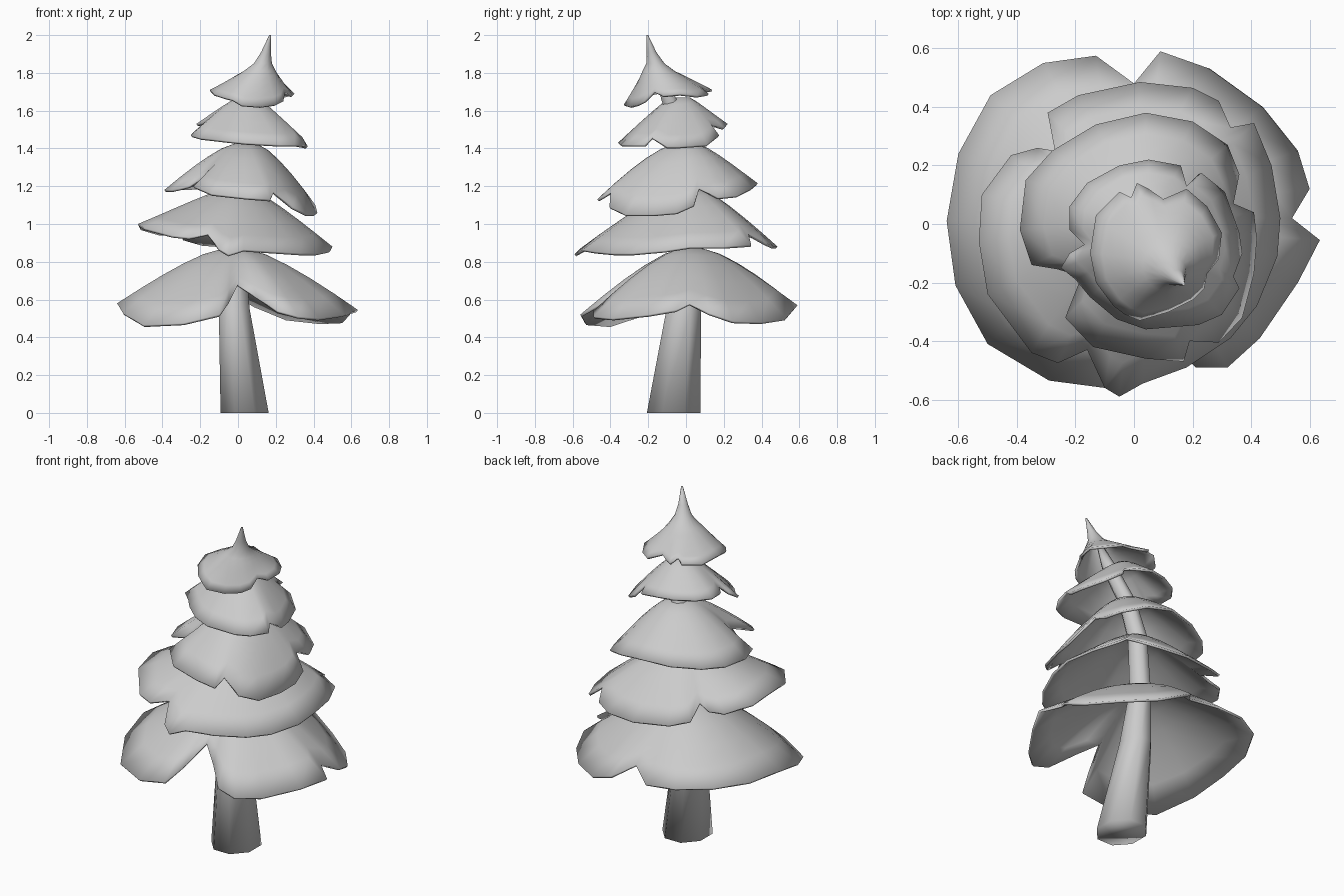
import bpy
from math import atan2, cos, sin, pi
from mathutils import Vector


def make_object(name, verts, faces):
    mesh = bpy.data.meshes.new(name)
    mesh.from_pydata(verts, [], faces)
    mesh.update()
    ob = bpy.data.objects.new(name, mesh)
    bpy.context.collection.objects.link(ob)
    return ob


def smooth(ob, angle):
    bpy.ops.object.select_all(action='DESELECT')
    ob.select_set(True)
    bpy.context.view_layer.objects.active = ob
    bpy.ops.object.shade_smooth_by_angle(angle=angle)


def strip_faces(rings, n):
    return [(k * n + i, k * n + (i + 1) % n, (k + 1) * n + (i + 1) % n, (k + 1) * n + i)
            for k in range(rings - 1) for i in range(n)]


def bough(name, hubs, rim, power):
    """Drooping skirt: small hub circles (x, y, z, r) flowing to a ragged clockwise rim."""
    rim = [Vector(p) for p in rim]
    n = len(rim)
    soft = rim
    for _ in range(3):
        soft = [(soft[i - 1] + soft[i] * 2 + soft[(i + 1) % n]) / 4 for i in range(n)]
    cx, cy, cz, cr = hubs[-1]
    angles = [atan2(p.y - cy, p.x - cx) for p in soft]
    verts = [(x + r * cos(a), y + r * sin(a), z) for x, y, z, r in hubs for a in angles]
    steps = (0.2, 0.4, 0.6, 0.8, 1.0)
    for t in steps:
        for a, s, e in zip(angles, soft, rim):
            end = s.lerp(e, t)
            hub = Vector((cx + cr * cos(a), cy + cr * sin(a), cz))
            p = hub.lerp(end, t)
            p.z = cz + (end.z - cz) * t ** power
            verts.append(p)
    faces = strip_faces(len(hubs) + len(steps), n)
    faces.append(tuple(reversed(range(n))))
    ob = make_object(name, verts, faces)
    mod = ob.modifiers.new("thickness", 'SOLIDIFY')
    mod.thickness = 0.014
    mod.offset = -1
    smooth(ob, 1.2)


# Leaning, tapering trunk
sides = 8
path = [(.035, -.065, 0, .145), (-.02, -.012, .55, .093), (-.02, .03, .87, .063),
        (0, .03, 1.2, .057), (.045, 0, 1.42, .05), (.1, -.09, 1.66, .042), (.12, -.14, 1.8, .02)]
tv = [(x + r * cos(-2 * pi * (i + .5) / sides) * .95, y + r * sin(-2 * pi * (i + .5) / sides) * 1.06, z)
      for x, y, z, r in reversed(path) for i in range(sides)]
tf = strip_faces(len(path), sides)
tf += [tuple(reversed(range(sides))), tuple(range(len(tv) - sides, len(tv)))]
smooth(make_object("trunk", tv, tf), 2.0)

# Five tiers of boughs, bottom to top
bough("bough_tier_1", [(-.02, .03, .87, .06)], [
    (0, .48, .62), (.09, .59, .57), (.26, .53, .5), (.44, .4, .48), (.56, .25, .485),
    (.6, .12, .53), (.54, .02, .58), (.635, -.055, .545), (.56, -.2, .52), (.43, -.39, .5),
    (.32, -.49, .51), (.21, -.49, .54), (.1, -.38, .61), (0, -.3, .68), (-.05, -.45, .58),
    (-.1, -.56, .52), (-.29, -.535, .475), (-.5, -.41, .465), (-.61, -.21, .53),
    (-.64, .01, .58), (-.6, .24, .585), (-.49, .44, .595), (-.31, .55, .585),
    (-.13, .575, .575)], 1.45)

bough("bough_tier_2", [(0, .02, 1.19, .06)], [
    (-.53, -.06, 1), (-.52, .1, .98), (-.42, .235, .95), (-.33, .26, .95), (-.27, .25, .98),
    (-.295, .38, .925), (-.19, .44, .895), (.02, .485, .88), (.2, .465, .88),
    (.29, .42, .9), (.33, .33, .95), (.41, .345, .89), (.47, .2, .88), (.5, .02, .88),
    (.49, -.11, .86), (.42, -.28, .845), (.33, -.39, .845), (.18, -.49, .855),
    (.03, -.545, .865), (-.05, -.59, .84), (-.1, -.56, .87),
    (-.16, -.43, .95), (-.26, -.475, .93), (-.35, -.44, .94), (-.5, -.24, .98)], 1.25)

bough("bough_tier_3", [(.04, 0, 1.425, .06)], [
    (-.39, -.02, 1.18), (-.37, .15, 1.19), (-.28, .25, 1.19), (-.13, .34, 1.2),
    (.04, .38, 1.215), (.2, .35, 1.19), (.32, .27, 1.15), (.36, .17, 1.14), (.34, .07, 1.19),
    (.41, .04, 1.1), (.42, -.05, 1.06), (.41, -.17, 1.05), (.37, -.32, 1.05),
    (.29, -.405, 1.09), (.19, -.4, 1.17), (.17, -.47, 1.13), (.04, -.46, 1.14),
    (-.14, -.42, 1.16), (-.235, -.32, 1.2), (-.18, -.18, 1.25), (-.26, -.155, 1.2),
    (-.35, -.14, 1.18)], 1.4)

bough("bough_tier_4", [(.05, -.03, 1.67, .05)], [
    (-.22, .06, 1.53), (-.16, .14, 1.53), (-.05, .2, 1.53), (.05, .22, 1.53), (.16, .2, 1.51),
    (.18, .13, 1.53), (.23, .175, 1.47), (.31, .11, 1.42), (.36, -.03, 1.41), (.37, -.1, 1.41),
    (.34, -.18, 1.46), (.36, -.22, 1.42), (.3, -.31, 1.42), (.22, -.345, 1.42),
    (.04, -.36, 1.43), (-.06, -.325, 1.44), (-.15, -.25, 1.45), (-.2, -.19, 1.455),
    (-.25, -.15, 1.47), (-.22, -.1, 1.5), (-.17, -.07, 1.54), (-.22, -.02, 1.53)], 1.2)

bough("bough_tier_5", [(.17, -.205, 2, .005), (.148, -.183, 1.91, .026), (.132, -.162, 1.85, .048),
                       (.115, -.145, 1.81, .085)], [
    (-.15, -.1, 1.71), (-.13, .03, 1.7), (-.05, .11, 1.71), (-.01, .09, 1.73), (.01, .14, 1.71),
    (.05, .12, 1.71), (.1, .085, 1.72), (.18, .12, 1.69), (.25, .06, 1.68), (.3, -.03, 1.69),
    (.29, -.12, 1.68), (.25, -.17, 1.7), (.24, -.22, 1.65), (.2, -.26, 1.63), (.12, -.3, 1.62),
    (.02, -.33, 1.63), (-.03, -.31, 1.66), (-.07, -.28, 1.67), (-.13, -.2, 1.69)], 1.15)
